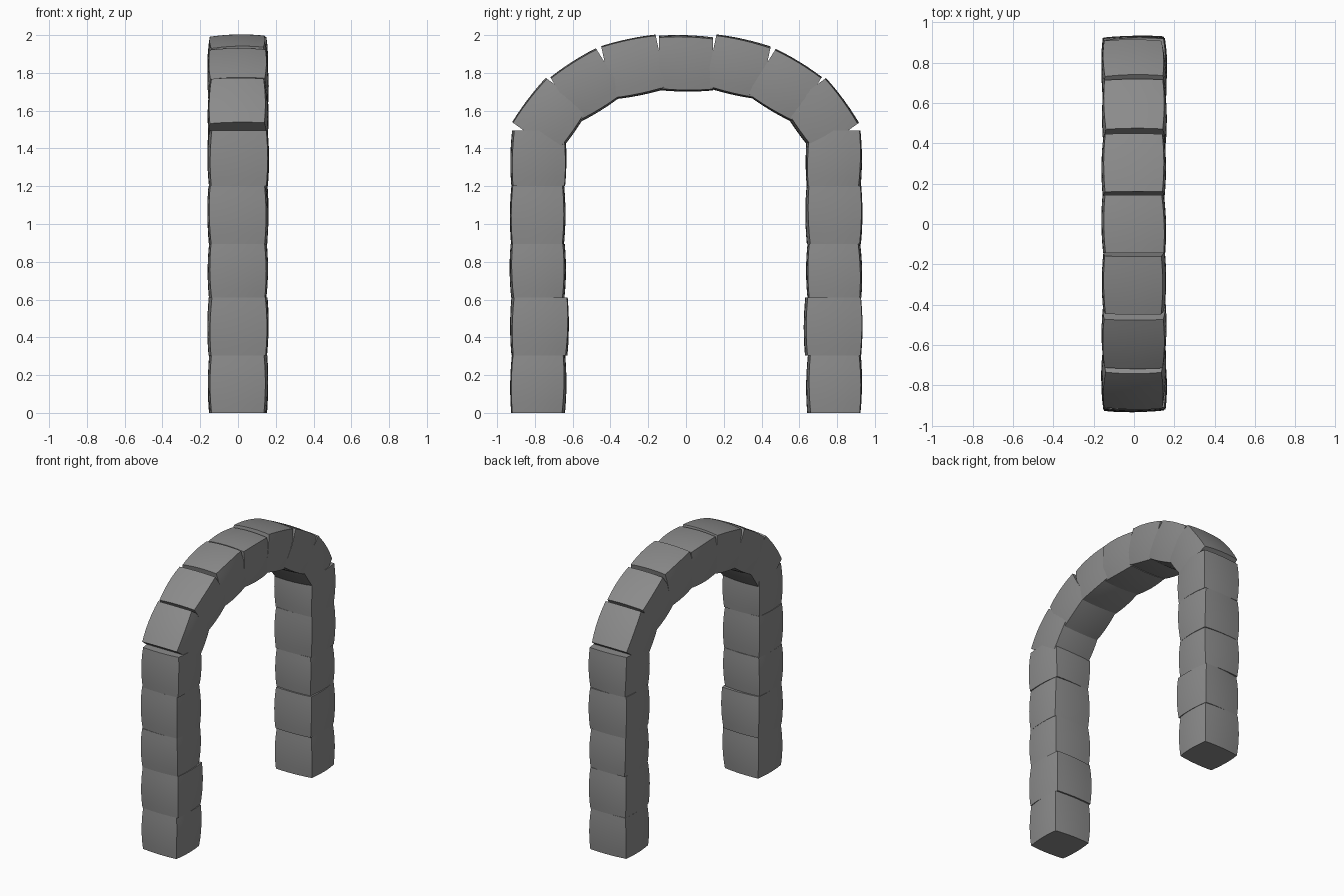
import bpy, bmesh, math, random
from mathutils import Vector, Matrix

if "Cube" in bpy.data.objects:
    bpy.data.objects.remove(bpy.data.objects["Cube"])

random.seed(4)
BULGE = 0.018

# Dark grey rock
rock = bpy.data.materials.new("dark_rock")
rock.diffuse_color = (0.26, 0.26, 0.26, 1)
rock.use_nodes = True
rock.node_tree.nodes["Principled BSDF"].inputs["Base Color"].default_value = rock.diffuse_color


def stone(name, y, z, width, length, tilt=0.0, yaw=0.0):
    """Rough block: sides bulge outwards, ends stay flat along local z."""
    bm = bmesh.new()
    bmesh.ops.create_cube(bm, size=2)
    bmesh.ops.subdivide_edges(bm, edges=bm.edges[:], cuts=5, use_grid_fill=True)
    half = Vector((0.162, width / 2, length / 2))
    jitter = {(i, j, k): (random.uniform(-.007, .004), random.uniform(-.006, .004))
              for i in (-1, 1) for j in (-1, 1) for k in (-1, 1)}
    rot = Matrix.Rotation(tilt, 4, 'X') @ Matrix.Rotation(yaw, 4, 'Z')
    for v in bm.verts:
        u, w, t = v.co
        px = u * (half.x - BULGE * (0.6 * w * w + 0.4 * t * t))
        py = w * (half.y - BULGE * (0.5 * u * u + 0.4 * t * t))
        # uneven corners, blended across the block
        for (i, j, k), (jx, jy) in jitter.items():
            f = (1 + i * u) * (1 + j * w) * (1 + k * t) / 8
            px += f * i * jx
            py += f * j * jy
        v.co = rot @ Vector((px, py, t * half.z)) + Vector((0, y, z))
    mesh = bpy.data.meshes.new(name)
    bm.to_mesh(mesh)
    bm.free()
    mesh.materials.append(rock)
    obj = bpy.data.objects.new(name, mesh)
    bpy.context.collection.objects.link(obj)
    bpy.ops.object.select_all(action='DESELECT')
    obj.select_set(True)
    bpy.context.view_layer.objects.active = obj
    bpy.ops.object.shade_smooth_by_angle(angle=math.radians(35))


# Pillars: five stacked stones on each side
levels = [0, 0.305, 0.61, 0.895, 1.2, 1.495]
centres = [0.784, 0.776, 0.783, 0.784, 0.783]
for side, label in ((-1, "left"), (1, "right")):
    for n, c in enumerate(centres):
        lo, hi = levels[n], levels[n + 1]
        stone(f"{label}_pillar_stone_{n + 1}", side * c, (lo + hi) / 2,
              0.314 if n == 1 else 0.300, hi - lo, yaw=random.uniform(-.03, .03))

# Arch: tilted stones (y, z, degrees from the vertical), overlapping inside
arch = [(0.275, 1.83, 12), (0.522, 1.732, 32), (0.715, 1.572, 54)]
for side, label in ((-1, "left"), (1, "right")):
    for n, (y, z, deg) in enumerate(arch):
        stone(f"{label}_arch_stone_{n + 1}", side * y, z, 0.302,
              0.286 if n == 1 else 0.294,
              tilt=side * math.radians(90 - deg), yaw=random.uniform(-.02, .02))

# Keystone at the crown
stone("keystone", 0, 1.85, 0.302, 0.288, tilt=math.radians(90))
